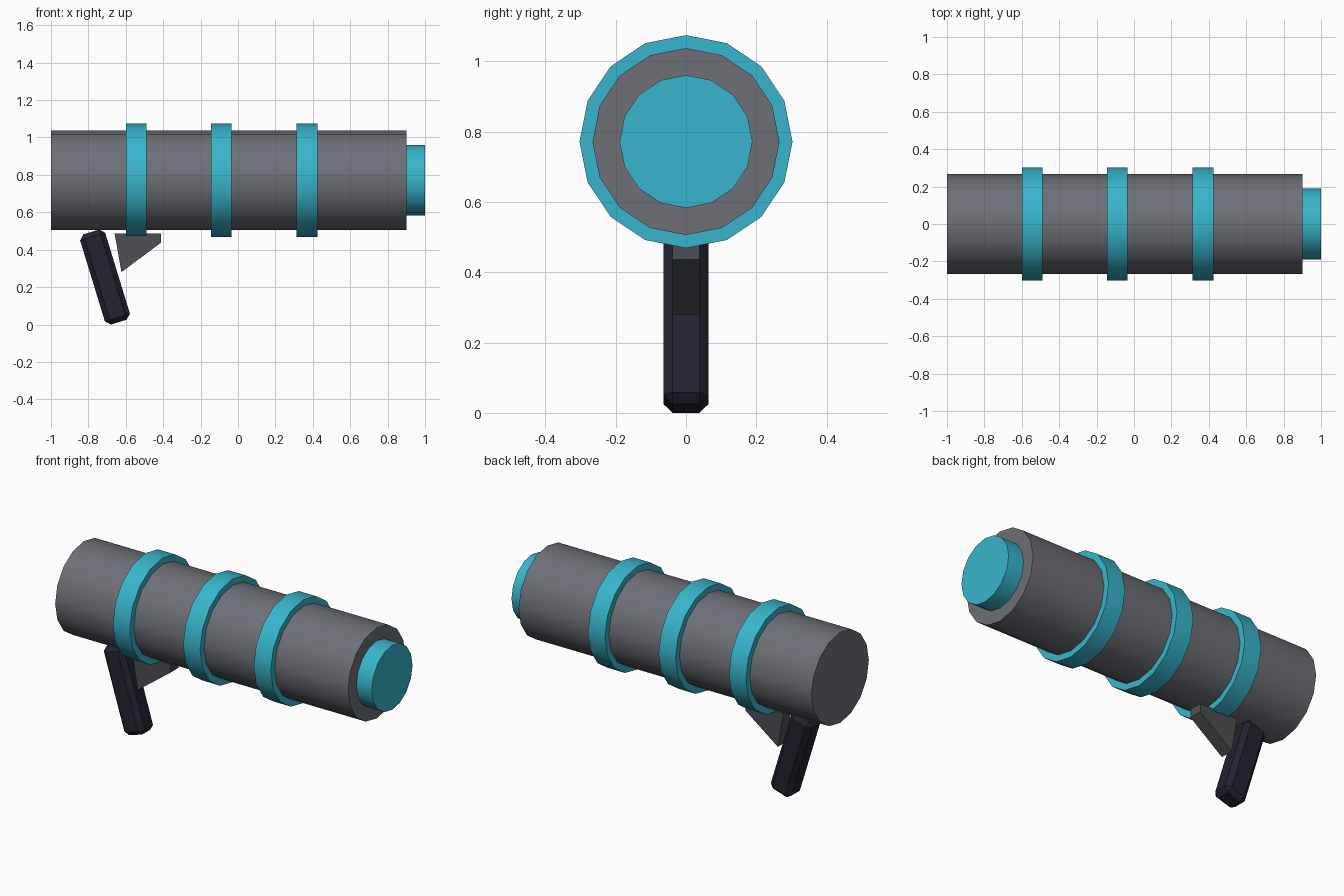
import bpy, bmesh
from math import radians, pi
from mathutils import Matrix

cube = bpy.data.objects.get("Cube")
if cube:
    bpy.data.objects.remove(cube, do_unlink=True)


def material(name, hex_code):
    rgb = [int(hex_code[i:i + 2], 16) / 255 for i in (0, 2, 4)]
    colour = [c / 12.92 if c < 0.04045 else ((c + 0.055) / 1.055) ** 2.4 for c in rgb] + [1]
    mat = bpy.data.materials.new(name)
    mat.use_nodes = True
    mat.diffuse_color = colour
    mat.node_tree.nodes["Principled BSDF"].inputs["Base Color"].default_value = colour
    return mat


TEAL = material("teal", "38B5CC")
GREY = material("barrel grey", "6D7077")
DARK = material("trigger grey", "4C5053")
BLACK = material("grip black", "232230")
AXIS_Z = 0.772


def finish(name, bm, mat, smooth=False):
    bmesh.ops.recalc_face_normals(bm, faces=bm.faces)
    mesh = bpy.data.meshes.new(name)
    bm.to_mesh(mesh)
    bm.free()
    mesh.materials.append(mat)
    obj = bpy.data.objects.new(name, mesh)
    bpy.context.collection.objects.link(obj)
    if smooth:
        bpy.ops.object.select_all(action="DESELECT")
        obj.select_set(True)
        bpy.context.view_layer.objects.active = obj
        bpy.ops.object.shade_smooth_by_angle(angle=radians(30))
    return obj


def tube(name, x0, x1, radius, mat):
    """Sixteen-sided cylinder lying along x."""
    bm = bmesh.new()
    place = Matrix.Translation(((x0 + x1) / 2, 0, AXIS_Z)) @ Matrix.Rotation(pi / 2, 4, "Y")
    bmesh.ops.create_cone(bm, cap_ends=True, segments=16, radius1=radius,
                          radius2=radius, depth=x1 - x0, matrix=place)
    return finish(name, bm, mat, smooth=True)


# Barrel, front plug and the three bands
tube("barrel", -1, 0.9, 0.266, GREY)
tube("muzzle_plug", 0.85, 1, 0.189, TEAL)
for label, x in (("rear", -0.6), ("middle", -0.144), ("front", 0.314)):
    tube(label + "_band", x, x + 0.11, 0.303, TEAL)

# Chamfered, raked grip
bm = bmesh.new()
bmesh.ops.create_cube(bm, size=1, matrix=Matrix.Diagonal((0.14, 0.128, 0.504, 1)))
bmesh.ops.bevel(bm, geom=bm.edges[:], offset=0.026, segments=1, affect="EDGES")
bm.transform(Matrix.Translation((-0.711, 0, 0.254)) @ Matrix.Rotation(radians(-17), 4, "Y"))
finish("grip", bm, BLACK)

# Wedge-shaped trigger
bm = bmesh.new()
profile = [(-0.66, 0.487), (-0.413, 0.487), (-0.413, 0.437), (-0.623, 0.28)]
face = bm.faces.new([bm.verts.new((x, -0.039, z)) for x, z in profile])
side = bmesh.ops.extrude_face_region(bm, geom=[face])["geom"]
bmesh.ops.translate(bm, vec=(0, 0.078, 0),
                    verts=[v for v in side if isinstance(v, bmesh.types.BMVert)])
finish("trigger", bm, DARK)
